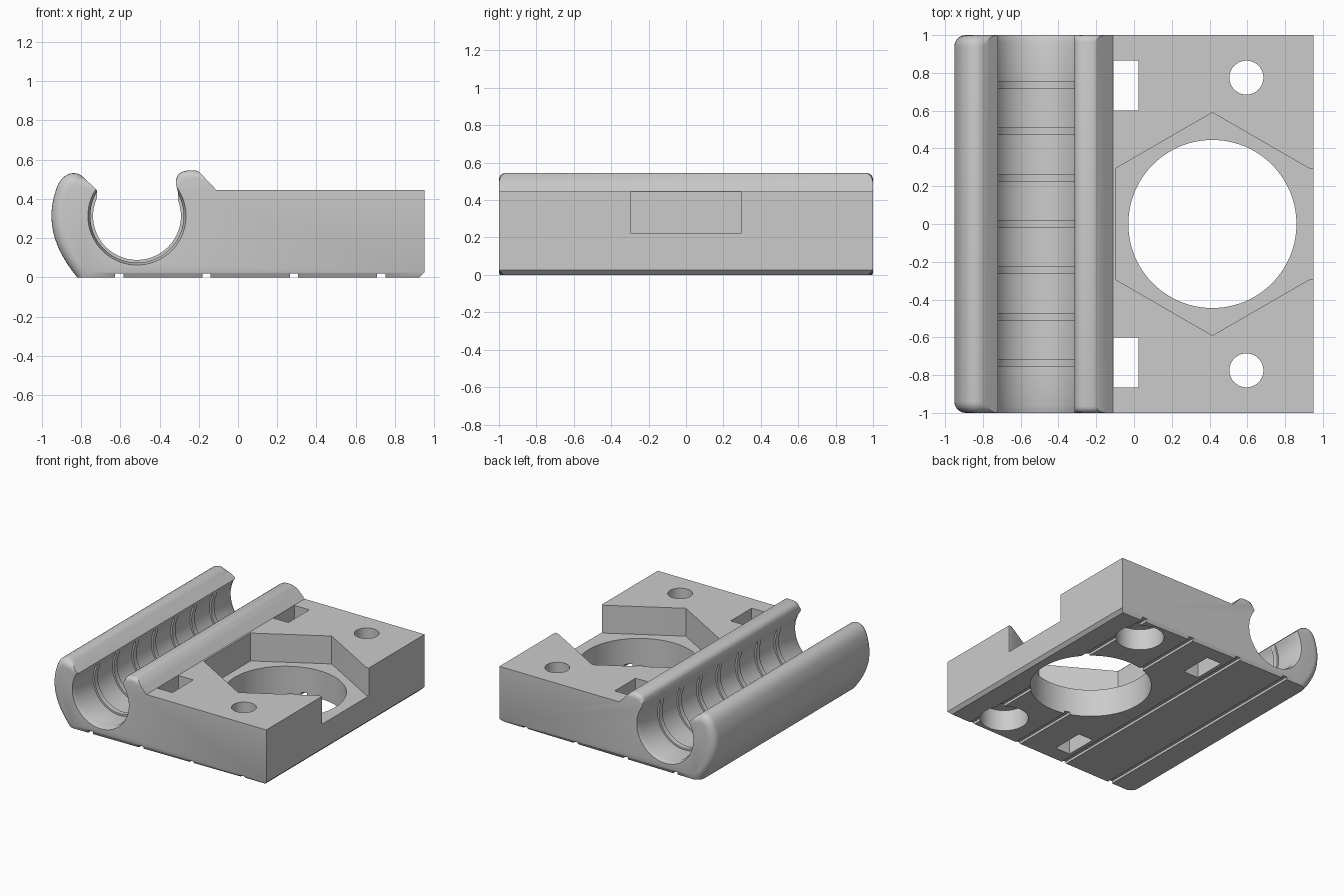
import bpy, bmesh, math
from mathutils import Vector

if "Cube" in bpy.data.objects:
    bpy.data.objects.remove(bpy.data.objects["Cube"], do_unlink=True)

grey = bpy.data.materials.new("light grey plastic")
grey.use_nodes = True
colour = (0.6, 0.6, 0.6, 1)
grey.diffuse_color = colour
grey.node_tree.nodes["Principled BSDF"].inputs["Base Color"].default_value = colour


def make(name, bm):
    bmesh.ops.recalc_face_normals(bm, faces=bm.faces)
    mesh = bpy.data.meshes.new(name)
    bm.to_mesh(mesh)
    bm.free()
    mesh.materials.append(grey)
    obj = bpy.data.objects.new(name, mesh)
    bpy.context.collection.objects.link(obj)
    return obj


def box(name, x0, x1, y0, y1, z0, z1):
    bm = bmesh.new()
    bmesh.ops.create_cube(bm, size=1)
    for v in bm.verts:
        v.co = ((x0 + x1) / 2 + v.co.x * (x1 - x0),
                (y0 + y1) / 2 + v.co.y * (y1 - y0),
                (z0 + z1) / 2 + v.co.z * (z1 - z0))
    return make(name, bm)


def prism(name, x, y, radius, z0, z1, sides=64):
    bm = bmesh.new()
    ring = []
    for i in range(sides):
        a = math.pi / 2 + math.tau * i / sides
        ring.append(bm.verts.new((x + radius * math.cos(a), y + radius * math.sin(a), z0)))
    face = bm.faces.new(ring)
    new = bmesh.ops.extrude_face_region(bm, geom=[face])["geom"]
    bmesh.ops.translate(bm, vec=(0, 0, z1 - z0),
                        verts=[g for g in new if isinstance(g, bmesh.types.BMVert)])
    return make(name, bm)


def curve(p0, p1, p2, p3, steps):
    # cubic arc through the four control points, without its last point
    out = []
    for i in range(steps):
        t = i / steps
        s = 1 - t
        out.append(tuple(s**3 * a + 3 * s * s * t * b + 3 * s * t * t * c + t**3 * d
                         for a, b, c, d in zip(p0, p1, p2, p3)))
    return out


# Side profile of the plate, the clip arm and the clip lip
profile = [(0.925, 0), (0.95, 0.025), (0.95, 0.445), (-0.11, 0.445), (-0.2, 0.54)]
profile += curve((-0.215, 0.545), (-0.29, 0.55), (-0.32, 0.53), (-0.315, 0.48), 7)
profile += [(-0.315, 0.47), (-0.305, 0.43), (-0.305, 0.3), (-0.72, 0.3), (-0.72, 0.445)]
profile += curve((-0.785, 0.508), (-0.83, 0.555), (-0.9, 0.53), (-0.925, 0.455), 8)
profile += curve((-0.925, 0.455), (-0.98, 0.3), (-0.95, 0.16), (-0.82, 0), 12)
profile += [(-0.82, 0)]

bm = bmesh.new()
end = bm.faces.new([bm.verts.new((x, -1, z)) for x, z in profile])
new = bmesh.ops.extrude_face_region(bm, geom=[end])["geom"]
bmesh.ops.translate(bm, vec=(0, 2, 0),
                    verts=[g for g in new if isinstance(g, bmesh.types.BMVert)])


def soften(rule, width, segments):
    # round the end edges chosen by the rule
    picked = []
    for e in bm.edges:
        a, b = (v.co for v in e.verts)
        m = (a + b) / 2
        if abs(a.y - b.y) < 1e-5 and abs(abs(m.y) - 1) < 1e-4 and rule(m):
            picked.append(e)
    bmesh.ops.bevel(bm, geom=picked, offset=width, offset_type='OFFSET', segments=segments,
                    profile=0.5, affect='EDGES', clamp_overlap=False)


soften(lambda m: m.x < -0.79 and m.z > 0.005, 0.06, 6)
soften(lambda m: -0.32 < m.x < -0.19 and m.z > 0.5, 0.035, 4)
soften(lambda m: m.z < 0.001, 0.025, 1)
holder = make("bearing_holder", bm)

cutters = []

# Ribbed bore of the clip, turned around the y axis
stations = [(-1.02, 0.256), (-0.985, 0.246), (-0.96, 0.238)]
for k in range(-3, 4):
    y = k * 0.245
    stations += [(y - 0.02, 0.238), (y - 0.02, 0.224), (y + 0.02, 0.224), (y + 0.02, 0.238)]
stations += [(0.96, 0.238), (0.985, 0.246), (1.02, 0.256)]
bm = bmesh.new()
n = 72
rings = [[bm.verts.new((-0.515 + r * math.cos(math.tau * i / n), y,
                        0.313 + r * math.sin(math.tau * i / n))) for i in range(n)]
         for y, r in stations]
for a, b in zip(rings, rings[1:]):
    for i in range(n):
        j = (i + 1) % n
        bm.faces.new((a[i], a[j], b[j], b[i]))
bm.faces.new(rings[0])
bm.faces.new(rings[-1])
cutters.append(make("bore_cutter", bm))

# Hexagonal recess with its open side, and the round hole through it
cutters.append(prism("hex_cutter", 0.415, 0, 0.59, 0.222, 0.6, 6))
cutters.append(box("notch_cutter", 0.9, 1.1, -0.295, 0.295, 0.222, 0.6))
cutters.append(prism("hole_cutter", 0.415, 0, 0.445, -0.1, 0.6, 96))

# Screw holes, their wide lower ends, and the strap slots
for side in (-1, 1):
    cutters.append(prism("screw_cutter", 0.595, side * 0.775, 0.09, -0.1, 0.6, 48))
    cutters.append(prism("screw_head_cutter", 0.595, side * 0.775, 0.178, -0.1, 0.17, 48))
    y0, y1 = sorted((side * 0.6, side * 0.865))
    cutters.append(box("slot_cutter", -0.108, 0.025, y0, y1, -0.1, 0.6))

# Grooves along the underside
for i in range(4):
    x = -0.605 + i * 0.445
    cutters.append(box("groove_cutter", x - 0.021, x + 0.021, -1.1, 1.1, -0.1, 0.02))

bpy.context.view_layer.objects.active = holder
for cutter in cutters:
    mod = holder.modifiers.new("cut", 'BOOLEAN')
    mod.operation = 'DIFFERENCE'
    mod.solver = 'EXACT'
    mod.object = cutter
    bpy.ops.object.modifier_apply(modifier=mod.name)
    bpy.data.objects.remove(cutter, do_unlink=True)

bpy.ops.object.select_all(action='DESELECT')
holder.select_set(True)
bpy.ops.object.shade_smooth_by_angle(angle=math.radians(30))
